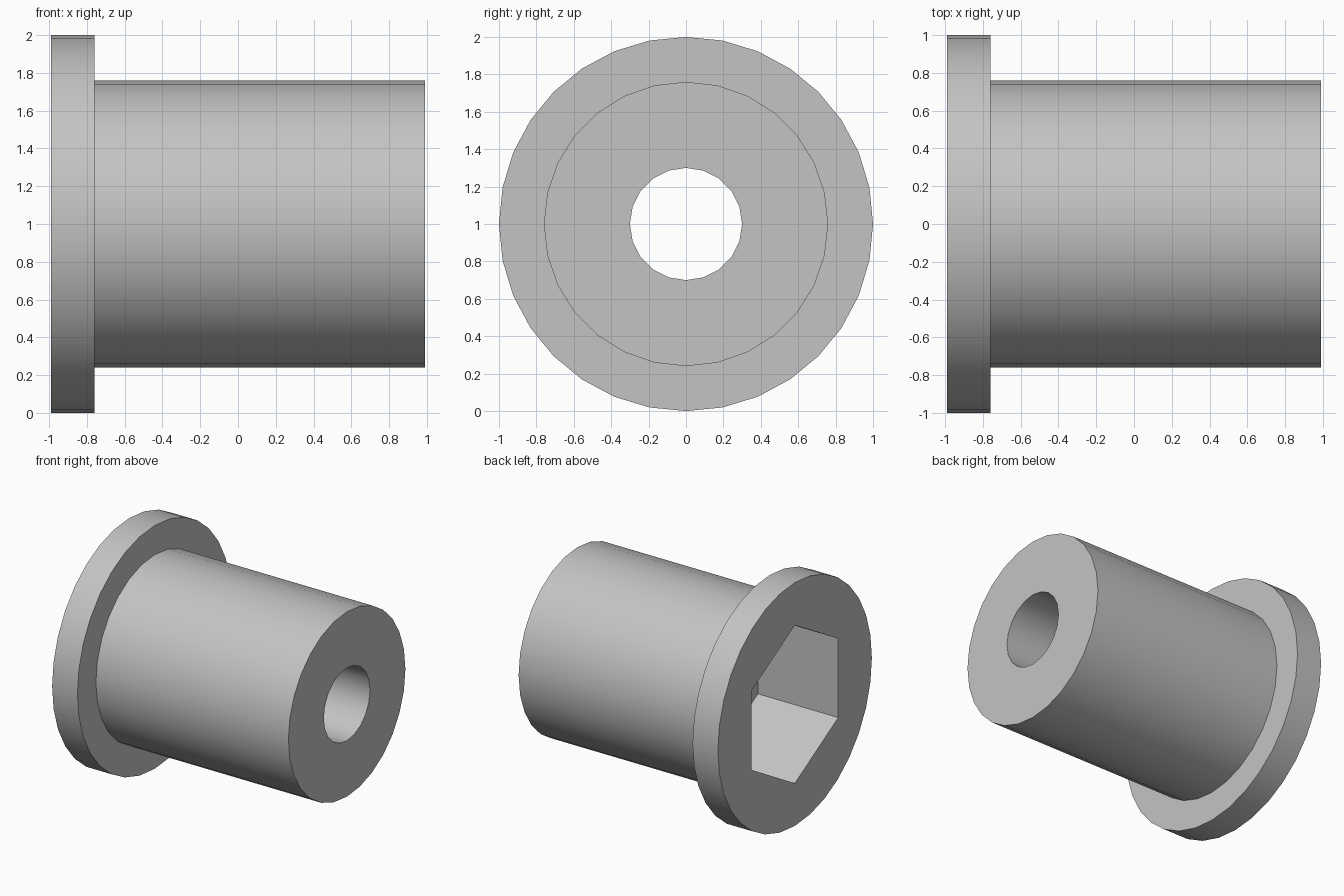
import bpy, bmesh, math

cube = bpy.data.objects.get("Cube")
if cube:
    bpy.data.objects.remove(cube, do_unlink=True)

# Material
steel = bpy.data.materials.new("light_grey")
steel.use_nodes = True
grey = (0.55, 0.55, 0.55, 1)
steel.diffuse_color = grey
steel.node_tree.nodes["Principled BSDF"].inputs["Base Color"].default_value = grey

HEAD, SHOULDER, FLOOR, END = -0.99, -0.76, -0.26, 0.99
bm = bmesh.new()


def ring(x, radius, sides):
    """Closed loop of vertices and edges around the x axis, first vertex on top."""
    verts = []
    for i in range(sides):
        a = math.tau * i / sides
        verts.append(bm.verts.new((x, radius * math.sin(a), 1 + radius * math.cos(a))))
    edges = [bm.edges.new((verts[i - 1], verts[i])) for i in range(sides)]
    return verts, edges


def tube(x0, x1, radius, sides):
    """Straight wall between two rings; returns the edges of each end."""
    (va, ea), (vb, eb) = ring(x0, radius, sides), ring(x1, radius, sides)
    for i in range(sides):
        bm.faces.new((va[i - 1], va[i], vb[i], vb[i - 1]))
    return ea, eb


def flat(outer, inner, direction):
    """Flat annular face between two coplanar loops."""
    bmesh.ops.triangle_fill(bm, use_beauty=True, use_dissolve=False,
                            edges=outer + inner, normal=(direction, 0, 0))


# Flange, barrel, hexagonal socket and through bore walls
flange = tube(HEAD, SHOULDER, 1.0, 32)
barrel = tube(SHOULDER, END, 0.76, 28)
socket = tube(HEAD, FLOOR, 0.65, 6)
bore = tube(FLOOR, END, 0.30, 20)

# Flat faces joining them
flat(flange[0], socket[0], -1)
flat(flange[1], barrel[0], 1)
flat(barrel[1], bore[1], 1)
flat(socket[1], bore[0], -1)
bmesh.ops.recalc_face_normals(bm, faces=bm.faces)

mesh = bpy.data.meshes.new("flanged_bushing")
bm.to_mesh(mesh)
bm.free()
mesh.materials.append(steel)
bushing = bpy.data.objects.new("flanged_bushing", mesh)
bpy.context.collection.objects.link(bushing)

# Smooth round walls, sharp rims and socket corners
bpy.ops.object.select_all(action="DESELECT")
bushing.select_set(True)
bpy.context.view_layer.objects.active = bushing
bpy.ops.object.shade_smooth_by_angle(angle=math.radians(30))
